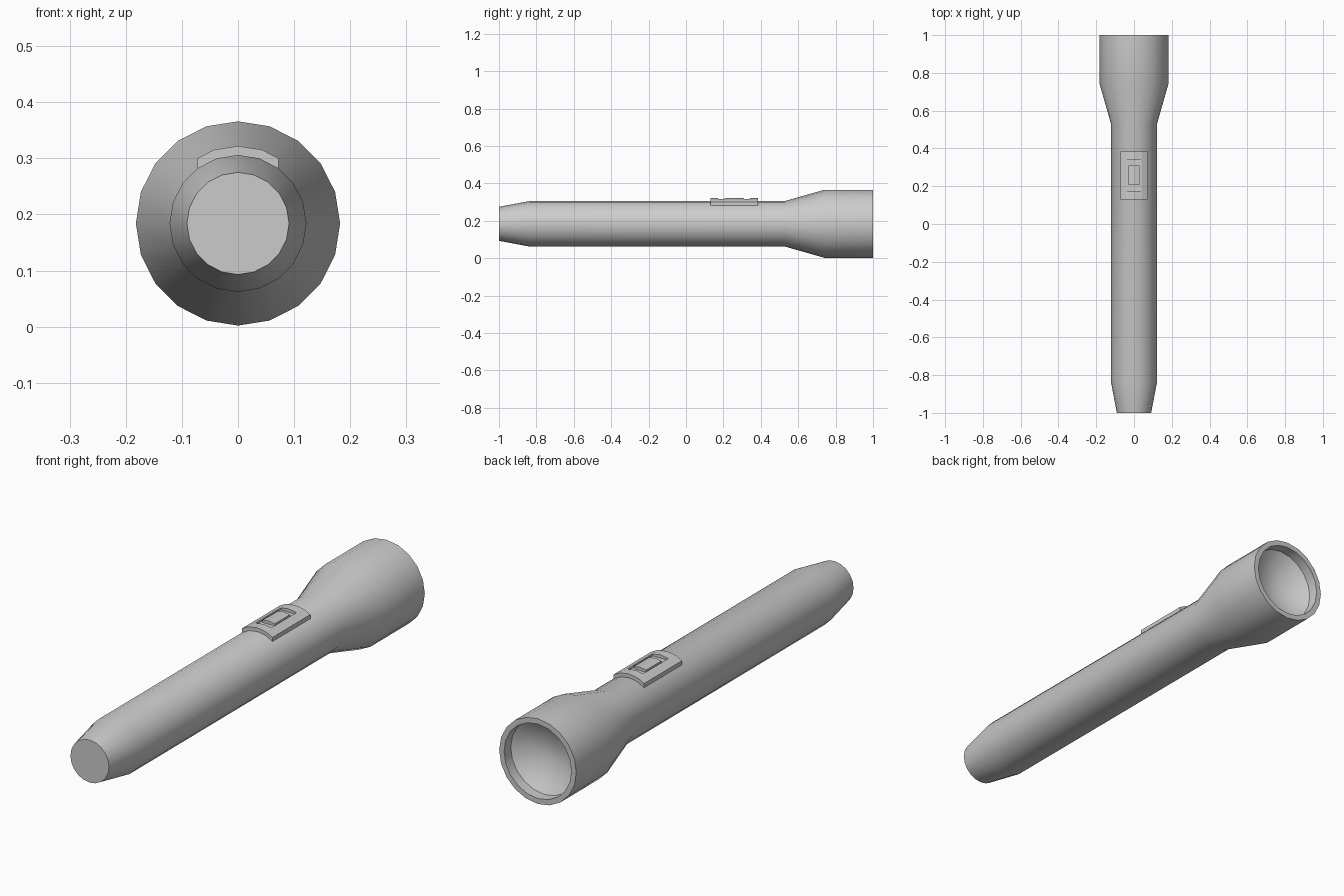
import bpy, bmesh, math
from mathutils import Vector

if "Cube" in bpy.data.objects:
    bpy.data.objects.remove(bpy.data.objects["Cube"])

N = 20          # sides of the barrel
CZ = 0.184      # height of the barrel axis


def finish(name, bm):
    bmesh.ops.recalc_face_normals(bm, faces=bm.faces)
    me = bpy.data.meshes.new(name)
    bm.to_mesh(me)
    bm.free()
    ob = bpy.data.objects.new(name, me)
    bpy.context.collection.objects.link(ob)
    return ob


def smooth(ob):
    bpy.ops.object.select_all(action='DESELECT')
    ob.select_set(True)
    bpy.context.view_layer.objects.active = ob
    bpy.ops.object.shade_smooth_by_angle(angle=math.radians(30))


def lathe(name, profile):
    """Revolve (radius, y) points round the barrel axis."""
    bm = bmesh.new()
    vs = [bm.verts.new((0, y, CZ + r)) for r, y in profile]
    es = [bm.edges.new(p) for p in zip(vs, vs[1:])]
    bmesh.ops.spin(bm, geom=vs + es, cent=(0, 0, CZ), axis=(0, 1, 0),
                   angle=math.tau, steps=N)
    bmesh.ops.remove_doubles(bm, verts=bm.verts, dist=1e-5)
    return finish(name, bm)


def facet_height(r, x):
    """Height of a 20-sided barrel of radius r at offset x."""
    step = math.tau / N
    k = int(math.asin(min(1, abs(x) / r)) / step)
    a, b = k * step, (k + 1) * step
    t = (abs(x) - r * math.sin(a)) / (r * math.sin(b) - r * math.sin(a))
    return CZ + r * (math.cos(a) * (1 - t) + math.cos(b) * t)


def saddle(name, half, r_in, r_out, y0, y1):
    """Curved block that follows the barrel, extruded along y."""
    mid = r_out * math.sin(math.tau / N)
    xs = [-half, -mid, 0, mid, half] if mid < half else [-half, 0, half]
    bm = bmesh.new()
    pts = [(x, facet_height(r_out, x)) for x in xs]
    pts += [(x, facet_height(r_in, x)) for x in reversed(xs)]
    f = bm.faces.new([bm.verts.new((x, y0, z)) for x, z in pts])
    ext = bmesh.ops.extrude_face_region(bm, geom=[f])
    bmesh.ops.translate(bm, vec=Vector((0, y1 - y0, 0)),
                        verts=[g for g in ext["geom"] if isinstance(g, bmesh.types.BMVert)])
    return finish(name, bm)


# Barrel with flared head, rim and hollow reflector dish
dish = [(0.159 * math.cos(a), 0.955 - 0.07 * math.sin(a))
        for a in (math.radians(d) for d in (0, 22, 45, 67))] + [(0, 0.885)]
# shallow bowl: sphere-like sag instead of steep walls
dish = [(r, 0.955 - 0.06 * (1 - (r / 0.159) ** 2)) for r in (0.159, 0.13, 0.1, 0.065, 0.03, 0)]
smooth(lathe("flashlight_body", [
    (0, -1), (0.091, -1), (0.122, -0.835), (0.122, 0.53),
    (0.182, 0.74), (0.182, 1), (0.159, 1)] + dish))

# Switch plate with a rectangular recess
plate = saddle("switch_plate", 0.072, 0.119, 0.138, 0.13, 0.385)
bm = bmesh.new()
bmesh.ops.create_cube(bm, size=1)
bmesh.ops.scale(bm, vec=(0.074, 0.17, 0.1), verts=bm.verts)
bmesh.ops.translate(bm, vec=(0, 0.257, CZ + 0.17), verts=bm.verts)
# bend the floor down at its sides by keeping it near the barrel surface
cutter = finish("recess_cutter", bm)
for v in cutter.data.vertices:
    if v.co.z < CZ + 0.15:
        v.co.z = CZ + 0.124
mod = plate.modifiers.new("recess", 'BOOLEAN')
mod.operation = 'DIFFERENCE'
mod.solver = 'EXACT'
mod.object = cutter
bpy.context.view_layer.objects.active = plate
bpy.ops.object.modifier_apply(modifier="recess")
bpy.data.objects.remove(cutter, do_unlink=True)

# Sliding button inside the recess
saddle("switch_button", 0.029, 0.119, 0.138, 0.207, 0.31)
